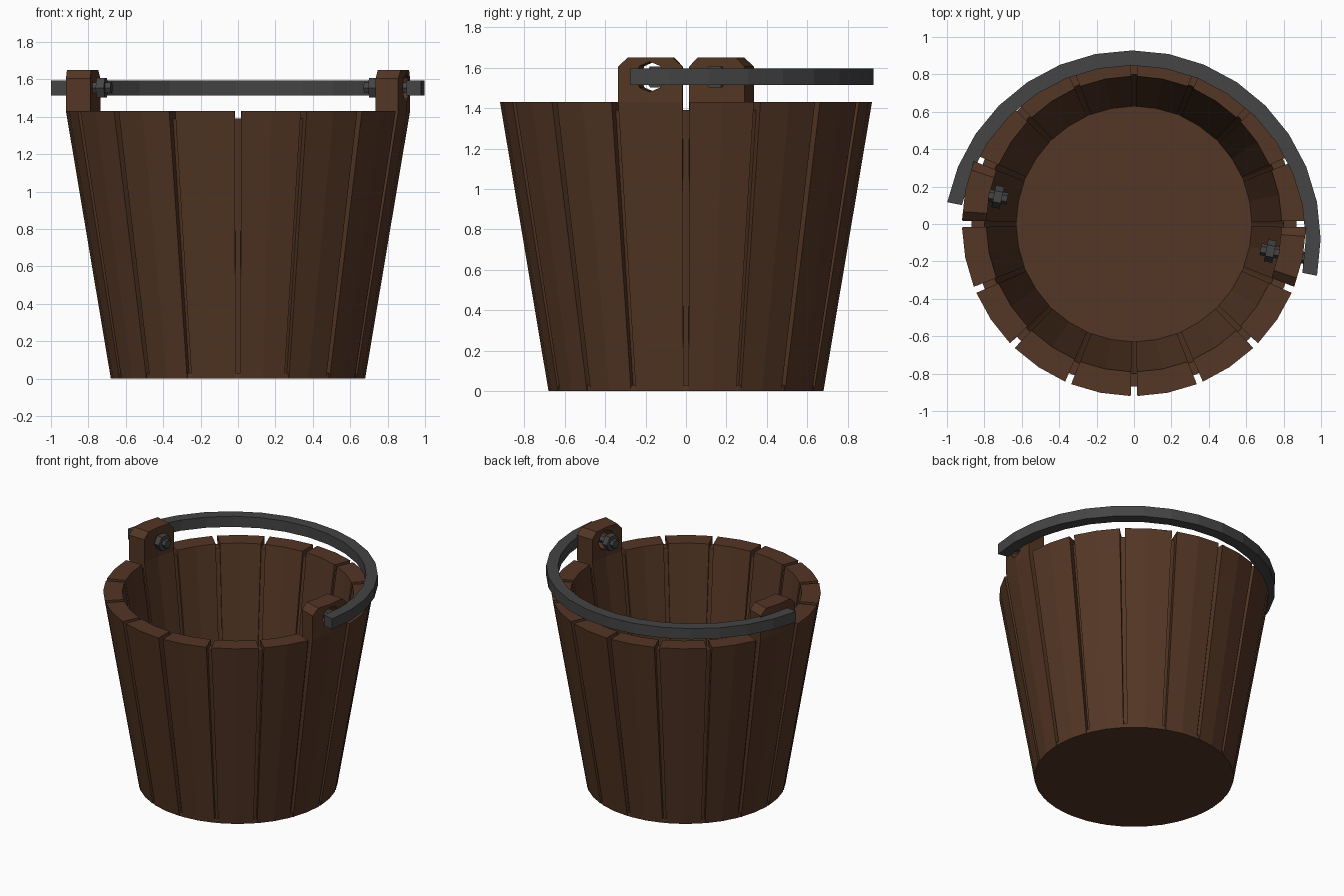
import bpy, bmesh, math
from mathutils import Matrix, Vector

if "Cube" in bpy.data.objects:
    bpy.data.objects.remove(bpy.data.objects["Cube"])

def material(name, rgb):
    m = bpy.data.materials.new(name)
    m.diffuse_color = (*rgb, 1)
    m.use_nodes = True
    m.node_tree.nodes["Principled BSDF"].inputs["Base Color"].default_value = m.diffuse_color
    return m

WOOD = material("dark brown wood", (0.088, 0.037, 0.018))
STEEL = material("dark grey iron", (0.058, 0.058, 0.060))

H, N = 1.43, 16
STEP = 2 * math.pi / N
GAP = 0.019                      # half gap between staves, radians

def outer(z): return 0.68 + 0.24 * min(z, H) / H
def inner(z): return 0.585 + 0.205 * min(z, H) / H

def finish(name, bm, mat):
    bmesh.ops.recalc_face_normals(bm, faces=bm.faces)
    me = bpy.data.meshes.new(name)
    bm.to_mesh(me)
    bm.free()
    me.materials.append(mat)
    ob = bpy.data.objects.new(name, me)
    bpy.context.collection.objects.link(ob)
    return ob

def sweep(name, rings, mat, closed=False):
    """Join a list of equal point rings into a solid."""
    bm = bmesh.new()
    vs = [[bm.verts.new(p) for p in r] for r in rings]
    n, k = len(vs), len(vs[0])
    for i in range(n if closed else n - 1):
        a, b = vs[i], vs[(i + 1) % n]
        for j in range(k):
            bm.faces.new((a[j], a[(j + 1) % k], b[(j + 1) % k], b[j]))
    if not closed:
        bm.faces.new(vs[0])
        bm.faces.new(vs[-1])
    return finish(name, bm, mat)

def polar(r, a, z):
    return Vector((r * math.cos(a), r * math.sin(a), z))

def column(inn, out, z0, z1):
    """Four corners of a radial slice; inn and out give points for a height."""
    return [inn(z0), out(z0), out(z1), inn(z1)]

def cylinder(name, r, sides, angle, r0, r1, z, mat):
    """Prism on a radial axis between radii r0 and r1."""
    bm = bmesh.new()
    bmesh.ops.create_cone(bm, cap_ends=True, segments=sides, radius1=r, radius2=r, depth=r1 - r0)
    bm.transform(Matrix.Translation(polar((r0 + r1) / 2, angle, z))
                 @ Matrix.Rotation(angle, 4, 'Z') @ Matrix.Rotation(math.pi / 2, 4, 'Y'))
    return finish(name, bm, mat)

# Tapered staves, two facets each
for i in range(N):
    a0, a2 = i * STEP + GAP, (i + 1) * STEP - GAP
    sweep(f"stave_{i + 1}", [
        column(lambda z: polar(inner(z), a, z), lambda z: polar(outer(z), a, z), 0, H)
        for a in (a0, (a0 + a2) / 2, a2)], WOOD)

# Recessed shell that fills the gaps between staves
sweep("inner_shell", [
    [polar(0.60, a, 0.03), polar(0.655, a, 0.03), polar(0.87, a, 1.39), polar(0.80, a, 1.39)]
    for a in (k * STEP / 2 for k in range(2 * N))], WOOD, closed=True)

# Base plate and raised floor
for name, r, z0, z1 in (("base", 0.678, 0, 0.03), ("floor", 0.632, 0.26, 0.31)):
    sweep(name, [[polar(r, k * STEP / 2, z) for k in range(2 * N)] for z in (z0, z1)], WOOD)

# Two opposite ears with chamfered tops, a hole and a bolt
EYE = 1.555
for side, k in (("right", N - 1), ("left", N // 2 - 1)):
    a0, a2 = k * STEP + GAP, (k + 1) * STEP - GAP
    mid = (a0 + a2) / 2

    def point(r, t, z):          # t runs 0..2 along the two facets
        a, b, f = (a0, mid, t) if t <= 1 else (mid, a2, t - 1)
        return polar(r, a, z).lerp(polar(r, b, z), f)

    rings = []
    for t, top in ((0, 1.605), (0.3, 1.65), (1, 1.65), (1.7, 1.65), (2, 1.605)):
        rings.append(column(lambda z: point(0.79, t, z), lambda z: point(0.92, t, z), H, top))
    ear = sweep(f"{side}_ear", rings, WOOD)
    cutter = cylinder("hole_cutter", 0.075, 8, mid, 0.6, 1.1, EYE, WOOD)
    cutter.hide_render = True
    mod = ear.modifiers.new("hole", 'BOOLEAN')
    mod.operation, mod.solver, mod.object = 'DIFFERENCE', 'EXACT', cutter
    bpy.context.view_layer.objects.active = ear
    bpy.ops.object.modifier_apply(modifier="hole")
    bpy.data.objects.remove(cutter)

    cylinder(f"{side}_bolt_head", 0.06, 6, mid, 0.72, 0.765, EYE, STEEL)
    cylinder(f"{side}_bolt_shaft", 0.032, 6, mid, 0.69, 0.95, EYE, STEEL)

# Half-circle handle lying flat over the back rim
centre = Vector((-0.01, -0.08, 0))
sweep("handle", [
    [centre + polar(r, a, z) for r, z in ((0.928, 1.515), (1.008, 1.515), (1.008, 1.595), (0.928, 1.595))]
    for a in (-STEP / 2 + j * math.pi / 16 for j in range(17))], STEEL)
